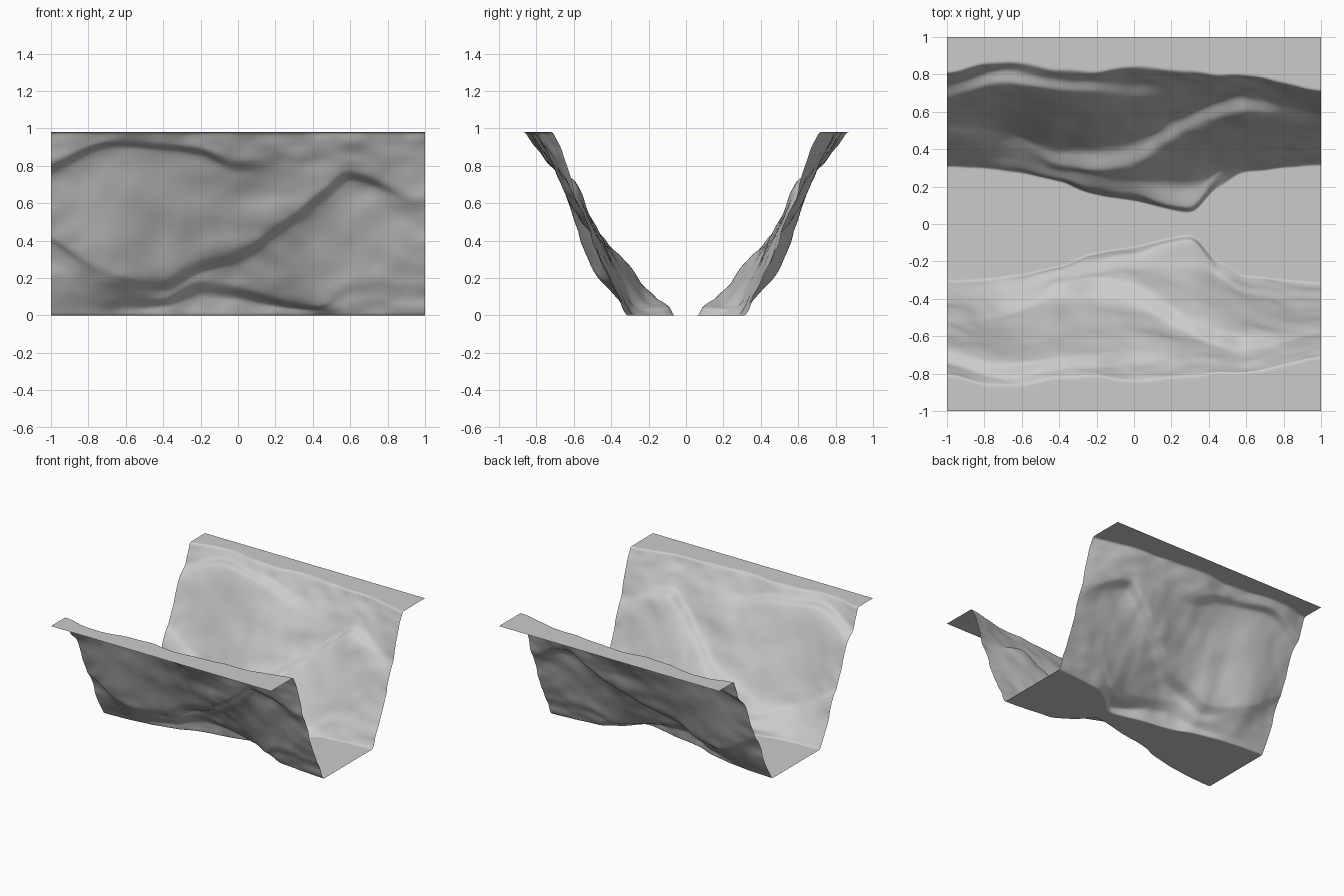
import bpy, bmesh, math
from mathutils import Vector, noise

if "Cube" in bpy.data.objects:
    bpy.data.objects.remove(bpy.data.objects["Cube"])

TOP = 0.98
# wall stations along x: x, foot y, then (y, z) of lip and back of three ledges, rim y
STATIONS = [
    (-1.0, .31, .35, .06, .40, .16, .49, .38, .53, .42, .67, .75, .75, .82, .80),
    (-.70, .29, .32, .04, .38, .11, .45, .18, .51, .25, .73, .90, .82, .92, .86),
    (-.40, .23, .24, .05, .29, .09, .32, .14, .41, .19, .70, .88, .77, .91, .82),
    (-.20, .16, .18, .11, .26, .18, .29, .24, .41, .28, .69, .85, .77, .89, .81),
    (0.00, .13, .15, .09, .24, .15, .32, .29, .44, .34, .66, .76, .75, .83, .83),
    (0.30, .07, .09, .045, .23, .06, .49, .49, .59, .54, .71, .80, .76, .88, .81),
    (0.45, .20, .24, .03, .29, .06, .55, .61, .66, .66, .72, .83, .76, .90, .79),
    (0.60, .28, .31, .05, .38, .18, .58, .72, .68, .76, .73, .86, .77, .92, .79),
    (1.00, .32, .36, .10, .43, .22, .55, .54, .58, .62, .63, .78, .68, .92, .71),
]


def hermite(k, x):
    """Smooth value of column k at position x."""
    s = STATIONS
    n = len(s)
    i = 0
    while i < n - 2 and x > s[i + 1][0]:
        i += 1

    def slope(j):
        a, b = s[max(j - 1, 0)], s[min(j + 1, n - 1)]
        return 0.8 * (b[k] - a[k]) / (b[0] - a[0])

    h = s[i + 1][0] - s[i][0]
    t = (x - s[i][0]) / h
    return ((2*t**3 - 3*t*t + 1) * s[i][k] + (t**3 - 2*t*t + t) * h * slope(i)
            + (3*t*t - 2*t**3) * s[i + 1][k] + (t**3 - t*t) * h * slope(i + 1))


def section(x, steps=10):
    """Cross-section from the middle of the floor to the outer edge of the rim."""
    v = [hermite(k, x) for k in range(1, 15)]
    keys = [(v[0] - .03, 0), (v[0], 0)]
    keys += [(v[j], v[j + 1]) for j in range(1, 13, 2)]
    keys += [(v[13], TOP), (v[13] + .05, TOP)]
    pts = []
    for a, b in zip(keys, keys[1:]):
        for j in range(steps):
            t = j / steps
            pts.append(Vector((x, a[0] + (b[0] - a[0]) * t, a[1] + (b[1] - a[1]) * t)))
    pts.append(Vector((x, keys[-1][0], TOP)))
    # round the ledges, foot and rim, then roughen the rock lightly
    for _ in range(6):
        pts = [pts[0]] + [(pts[i - 1] + 2 * pts[i] + pts[i + 1]) / 4
                          for i in range(1, len(pts) - 1)] + [pts[-1]]
    for p in pts:
        fade = math.sin(math.pi * min(max(p.z / TOP, 0), 1))
        p.y += 0.016 * fade * noise.noise(Vector((p.x * 3, 7.3, p.z * 6)))
        p.y += 0.008 * noise.noise(Vector((p.x * 8, 2.1, p.z * 12)))
        p.z = min(max(p.z, 0), TOP)
    return [Vector((x, 0, 0))] + pts + [Vector((x, 1, TOP))]


# half of the canyon: floor, eroded wall and rim as one sheet
bm = bmesh.new()
COLS = 140
rows = [[bm.verts.new(p) for p in section(-1 + 2 * i / COLS)] for i in range(COLS + 1)]
for a, b in zip(rows, rows[1:]):
    for j in range(len(a) - 1):
        bm.faces.new((a[j], b[j], b[j + 1], a[j + 1]))
mesh = bpy.data.meshes.new("canyon")
bm.to_mesh(mesh)
bm.free()
canyon = bpy.data.objects.new("canyon", mesh)
bpy.context.collection.objects.link(canyon)

# opposite half
mirror = canyon.modifiers.new("opposite_wall", 'MIRROR')
mirror.use_axis = (False, True, False)

bpy.context.view_layer.objects.active = canyon
canyon.select_set(True)
bpy.ops.object.shade_smooth_by_angle(angle=math.radians(50))
